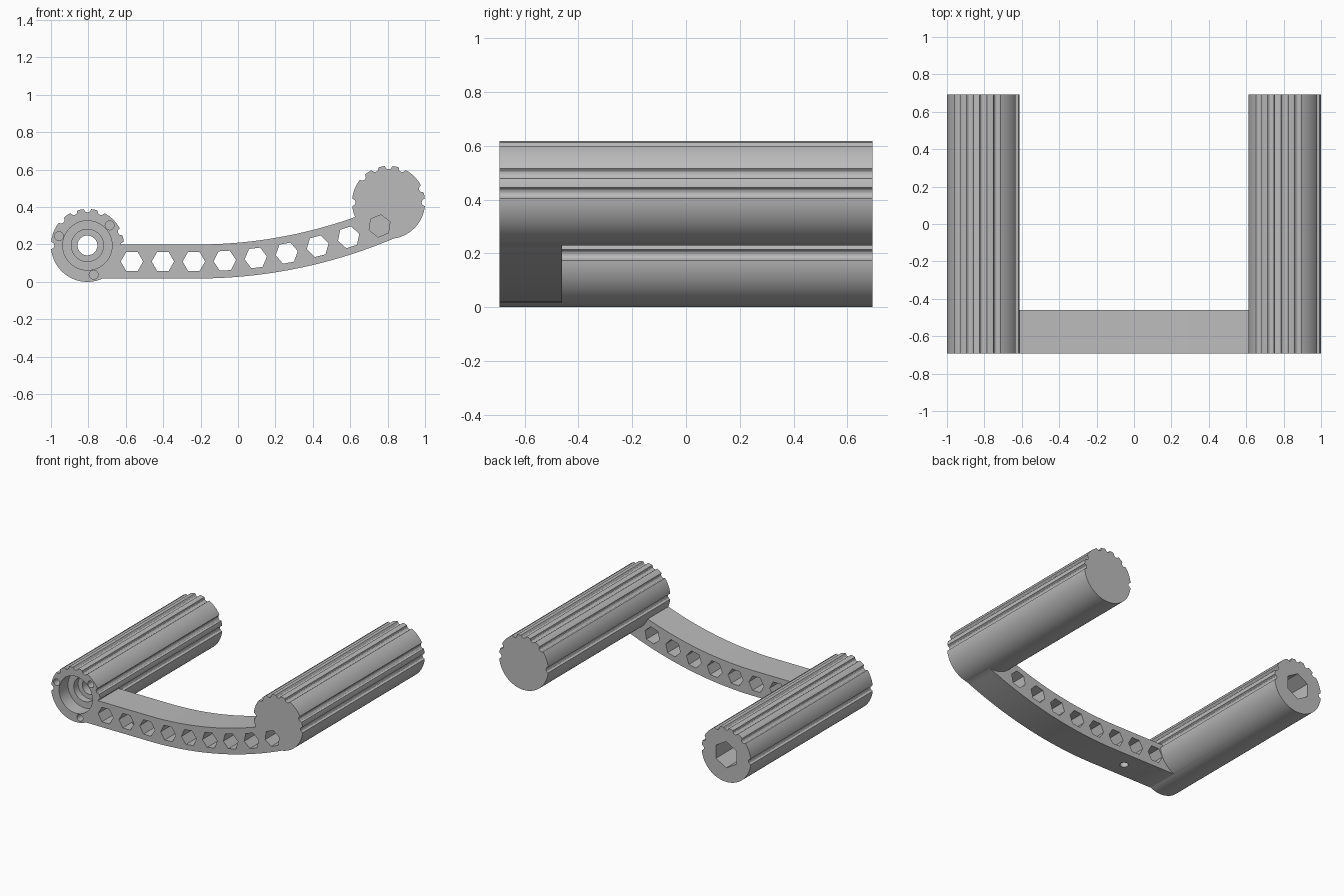
import bpy, bmesh
from math import sin, cos, radians, sqrt, pi, asin
from mathutils import Vector

if "Cube" in bpy.data.objects:
    bpy.data.objects.remove(bpy.data.objects["Cube"])

FRONT, BACK, ARM_BACK = -0.693, 0.693, -0.461
PEG_R = 0.195
LOW_PEG, HIGH_PEG = (-0.805, 0.195), (0.805, 0.425)
BEND_X, BEND_Z, R_TOP, R_BOTTOM = -0.22, 2.715, 2.515, 2.697
R_MID = (R_TOP + R_BOTTOM) / 2

grey = bpy.data.materials.new("plain grey")
grey.use_nodes = True
grey.diffuse_color = (0.5, 0.5, 0.5, 1)
grey.node_tree.nodes["Principled BSDF"].inputs["Base Color"].default_value = (0.5, 0.5, 0.5, 1)


def extrude(name, points, y0, y1):
    """Solid from an outline in the xz plane, pulled along y."""
    bm = bmesh.new()
    face = bm.faces.new([bm.verts.new((x, y0, z)) for x, z in points])
    moved = bmesh.ops.extrude_face_region(bm, geom=[face])["geom"]
    verts = [v for v in moved if isinstance(v, bmesh.types.BMVert)]
    bmesh.ops.translate(bm, verts=verts, vec=(0, y1 - y0, 0))
    bmesh.ops.recalc_face_normals(bm, faces=bm.faces)
    mesh = bpy.data.meshes.new(name)
    bm.to_mesh(mesh)
    bm.free()
    obj = bpy.data.objects.new(name, mesh)
    bpy.context.collection.objects.link(obj)
    mesh.materials.append(grey)
    return obj


def ring(center, r, sides, turn=0.0):
    return [(center[0] + r * cos(turn + 2 * pi * i / sides),
             center[1] + r * sin(turn + 2 * pi * i / sides)) for i in range(sides)]


def combine(body, tool, operation):
    mod = body.modifiers.new(tool.name, "BOOLEAN")
    mod.operation, mod.solver, mod.object = operation, "EXACT", tool
    tool.hide_render = True
    bpy.context.view_layer.objects.active = body
    bpy.ops.object.modifier_apply(modifier=mod.name)
    bpy.data.objects.remove(tool)


def cut(points, y0, y1):
    combine(body, extrude("cutter", points, y0, y1), "DIFFERENCE")


# Round pegs with lengthwise grip grooves on the upper half
GROOVES = (0, 22, 68, 90, 112, 136, 180)


def peg(name, center):
    points = []
    for deg in range(0, 360, 2):
        off = min(min(abs(deg - g), 360 - abs(deg - g)) for g in GROOVES)
        r = PEG_R - (0.018 * sqrt(1 - (off / 6) ** 2) if off < 6 else 0)
        points.append((center[0] + r * cos(radians(deg)), center[1] + r * sin(radians(deg))))
    return extrude(name, points, FRONT, BACK)


# Arm: straight near the low peg, then a gentle upward bend
def bend(r, x_end, steps=28):
    end = asin((x_end - BEND_X) / r)
    return [(BEND_X + r * sin(end * i / steps), BEND_Z - r * cos(end * i / steps))
            for i in range(steps + 1)]


bottom = [(-0.79, BEND_Z - R_BOTTOM)] + bend(R_BOTTOM, 0.915)
top = [(-0.79, BEND_Z - R_TOP)] + bend(R_TOP, 0.7)
body = extrude("crank_with_two_pegs", bottom + [HIGH_PEG] + top[::-1], FRONT, ARM_BACK)
combine(body, peg("low_peg", LOW_PEG), "UNION")
combine(body, peg("high_peg", HIGH_PEG), "UNION")

# Row of hexagonal holes following the bend; the last one is blind
for i in range(9):
    x = -0.567 + 0.1655 * i
    turn = asin(max(0, x - BEND_X) / R_MID)
    z = BEND_Z - R_MID * cos(turn)
    cut(ring((x, z), 0.06, 6, turn), FRONT - 0.1, ARM_BACK + (0.1 if i < 8 else 0))

# Stepped bore through the low peg, with a hexagonal socket at the back
for r, depth in ((0.132, 0.1), (0.086, 0.15), (0.053, 1.5)):
    cut(ring(LOW_PEG, r, 48), FRONT - 0.1, FRONT + depth)
cut(ring(LOW_PEG, 0.094, 6, pi / 2), BACK - 0.35, BACK + 0.1)

# Three small screw holes around the bore
for deg in (42, 162, 282):
    a = radians(deg)
    spot = (LOW_PEG[0] + 0.16 * cos(a), LOW_PEG[1] + 0.16 * sin(a))
    cut(ring(spot, 0.024, 20), FRONT - 0.1, FRONT + 0.12)

# Small drain hole from the underside into the second hexagon
drain = extrude("drain_cutter", ring((0, 0), 0.028, 20), -0.1, 0.1)
drain.rotation_euler.x = pi / 2
drain.location = Vector((-0.4, (FRONT + ARM_BACK) / 2, 0))
bpy.context.view_layer.update()
combine(body, drain, "DIFFERENCE")

# Smooth rounded walls, keep the machined edges crisp
bpy.ops.object.select_all(action="DESELECT")
body.select_set(True)
bpy.context.view_layer.objects.active = body
bpy.ops.object.shade_smooth_by_angle(angle=radians(30))
